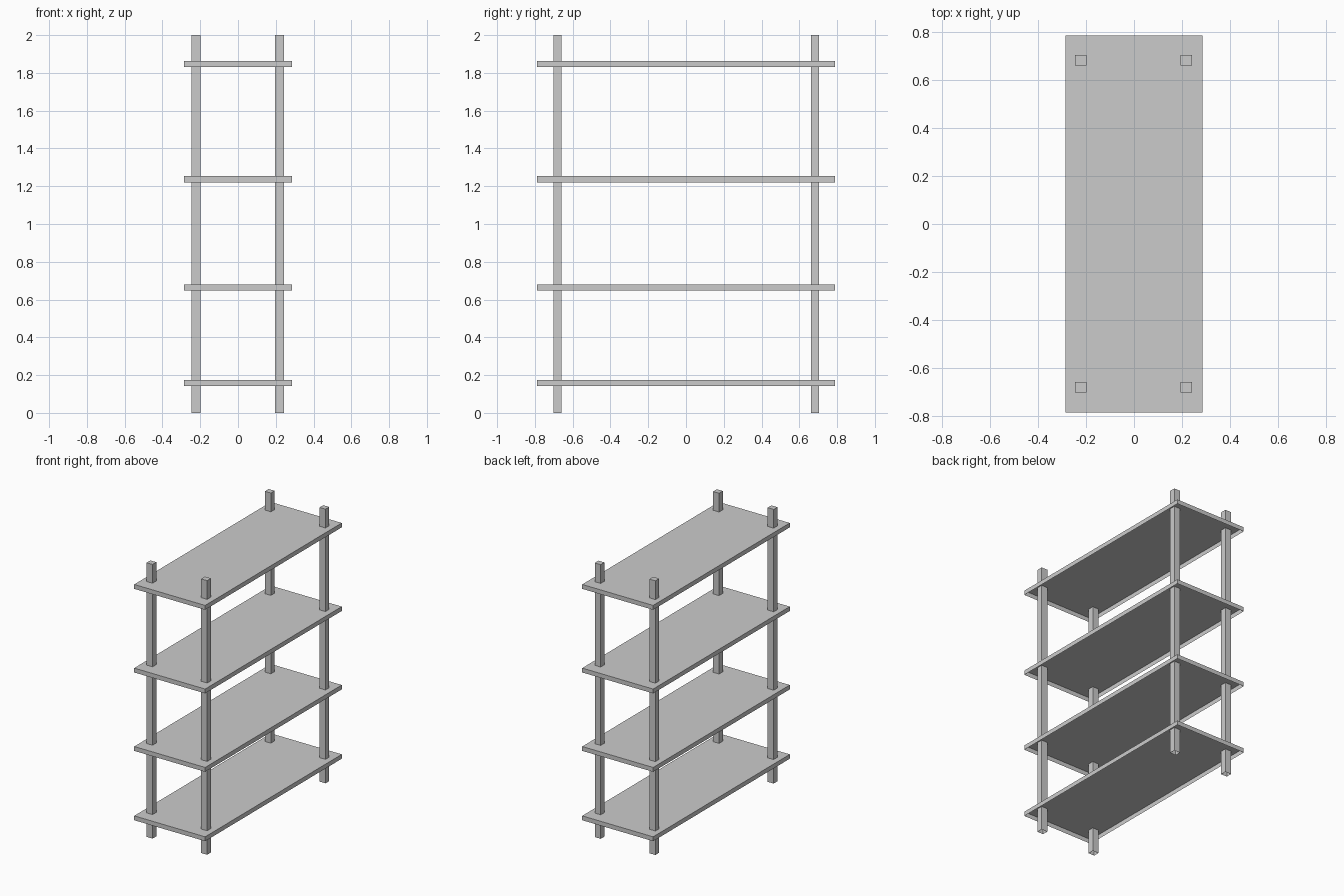
import bpy
import bmesh

if "Cube" in bpy.data.objects:
    bpy.data.objects.remove(bpy.data.objects["Cube"])


def open_box(name, center, size):
    """Box whose underside is left open."""
    bm = bmesh.new()
    bmesh.ops.create_cube(bm, size=1)
    bmesh.ops.scale(bm, vec=size, verts=bm.verts)
    bm.normal_update()
    under = [f for f in bm.faces if f.normal.z < -0.5]
    bmesh.ops.delete(bm, geom=under, context="FACES_ONLY")
    mesh = bpy.data.meshes.new(name)
    bm.to_mesh(mesh)
    bm.free()
    ob = bpy.data.objects.new(name, mesh)
    ob.location = center
    bpy.context.collection.objects.link(ob)
    return ob


# Four full-height corner posts
for x, side in ((-0.222, "left"), (0.219, "right")):
    for y, end in ((-0.681, "front"), (0.683, "back")):
        open_box(f"{end}_{side}_post", (x, y, 1.0), (0.048, 0.043, 2.0))

# Overhanging shelf boards, hollow underneath, with gaps growing towards the top
for i, z in enumerate((0.159, 0.665, 1.237, 1.847), 1):
    open_box(f"shelf_{i}", (0, 0, z), (0.572, 1.575, 0.032))
